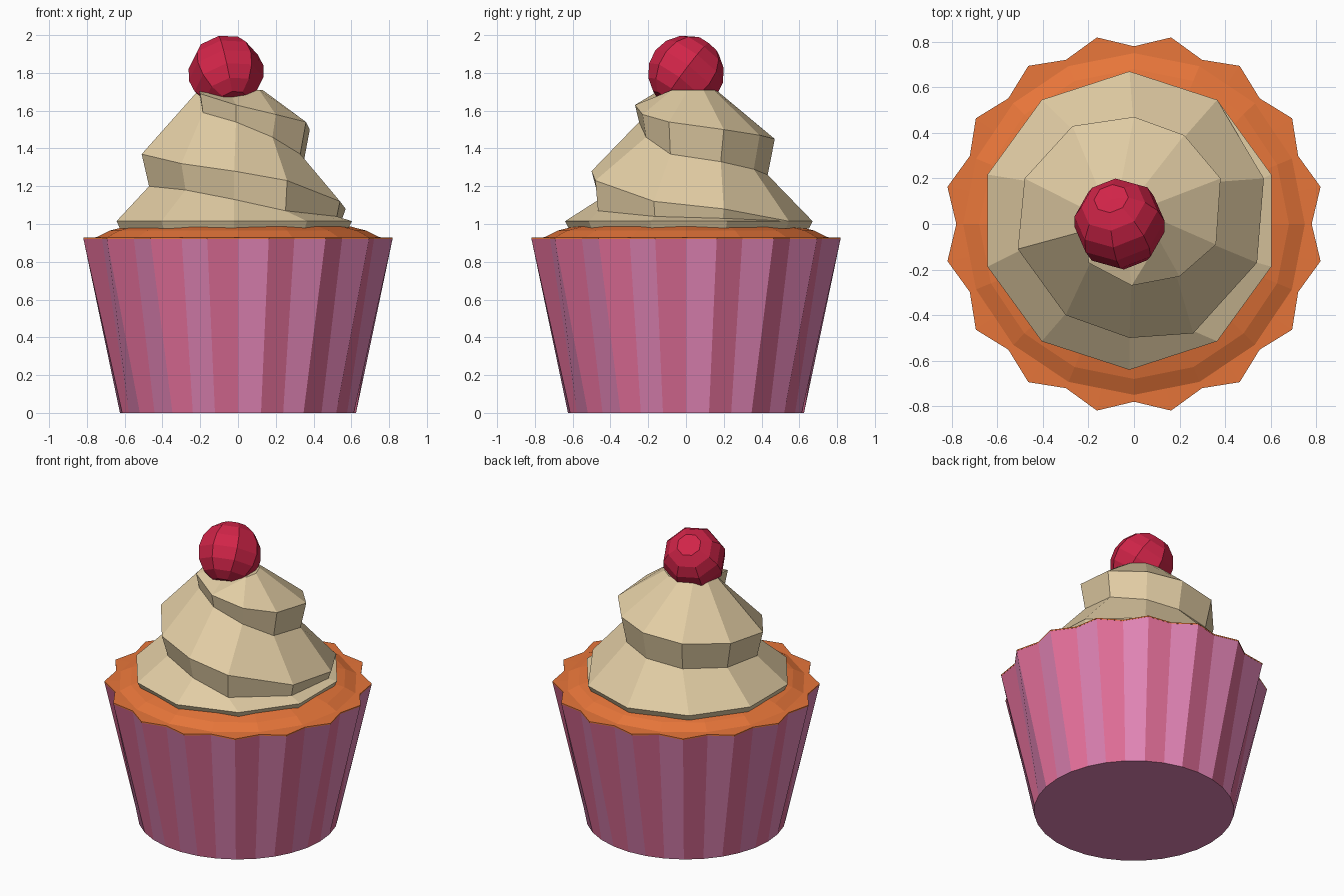
import bpy, bmesh, math
from mathutils import Vector, Matrix

if "Cube" in bpy.data.objects:
    bpy.data.objects.remove(bpy.data.objects["Cube"])


def material(name, rgb):
    m = bpy.data.materials.new(name)
    lin = [((c / 255 + 0.055) / 1.055) ** 2.4 for c in rgb]
    m.diffuse_color = (*lin, 1)
    m.use_nodes = True
    m.node_tree.nodes["Principled BSDF"].inputs["Base Color"].default_value = m.diffuse_color
    return m


PINK = material("wrapper pink", (225, 110, 152))
MAUVE = material("wrapper mauve", (225, 132, 181))
CAKE = material("cake orange", (232, 118, 58))
CREAM = material("frosting cream", (226, 205, 164))
RED = material("cherry red", (208, 36, 72))


def finish(bm, name, mats):
    bmesh.ops.recalc_face_normals(bm, faces=bm.faces)
    me = bpy.data.meshes.new(name)
    bm.to_mesh(me)
    bm.free()
    ob = bpy.data.objects.new(name, me)
    for m in mats:
        me.materials.append(m)
    bpy.context.collection.objects.link(ob)
    return ob


def ring(bm, n, radius, z, start=0.0, cx=0.0, cy=0.0):
    """Ring of verts; radius may be a function of the index."""
    out = []
    for i in range(n):
        a = start + 2 * math.pi * i / n
        r = radius(i) if callable(radius) else radius
        out.append(bm.verts.new((cx + r * math.cos(a), cy + r * math.sin(a), z)))
    return out


def bridge(bm, a, b):
    n = len(a)
    return [bm.faces.new((a[i], a[(i + 1) % n], b[(i + 1) % n], b[i])) for i in range(n)]


def star(i):
    return 0.835 if i % 2 else 0.78


# Pleated wrapper: round bottom, star-shaped rim, striped pleats
bm = bmesh.new()
low, high = ring(bm, 32, 0.625, 0), ring(bm, 32, star, 0.925)
for i, f in enumerate(bridge(bm, low, high)):
    f.material_index = i % 2
bm.faces.new(low[::-1])
bm.faces.new(high)
finish(bm, "wrapper", [MAUVE, PINK])

# Cake top: flat star rim and a low dome
bm = bmesh.new()
rings = [ring(bm, 32, star, 0.92), ring(bm, 32, star, 0.928)]
for r, z in ((0.75, 0.93), (0.68, 0.965), (0.59, 0.988)):
    rings.append(ring(bm, 32, lambda i: r if i % 2 == 0 else r * math.cos(math.pi / 16), z))
for a, b in zip(rings, rings[1:]):
    bridge(bm, a, b)
bm.faces.new(rings[0])
bm.faces.new(rings[-1])
finish(bm, "cake_top", [CAKE])

# Frosting swirl: ten-sided base, a lip that spirals clockwise upwards, undercut below it
lip = [(.57, .20, 1.08), (.54, -.17, 1.12), (.26, -.48, 1.23), (-.02, -.50, 1.28),
       (-.30, -.40, 1.32), (-.51, -.11, 1.37), (-.48, .20, 1.40), (-.27, .43, 1.43),
       (0, .47, 1.45), (.22, .39, 1.47), (.38, .20, 1.50), (.36, -.09, 1.54),
       (.20, -.23, 1.58), (-.01, -.27, 1.63), (-.20, -.17, 1.69)]
low_z = [1.03, 1.04, 1.07, 1.13, 1.18, 1.20, 1.22, 1.24, 1.26, 1.29, 1.33, 1.37, 1.46, 1.54, 1.59]
bm = bmesh.new()
base = ring(bm, 10, 0.655, 1.015, math.radians(54), -0.02, 0.015)
foot = ring(bm, 10, 0.635, 0.975, math.radians(54), -0.02, 0.015)
base = [base[-i % 10] for i in range(10)]
foot = [foot[-i % 10] for i in range(10)]
bridge(bm, foot, base)
bm.faces.new(foot)
L, W = [base[0]], [base[0]]
for i, (p, z) in enumerate(zip(lip, low_z)):
    k = 0.97 if i < 3 else 0.92
    L.append(bm.verts.new(p))
    W.append(bm.verts.new((-0.02 + (p[0] + 0.02) * k, p[1] * k, z)))
# small ring where the swirl closes under the cherry
for i in range(8):
    a = math.radians(190 - 31 * i)
    t = bm.verts.new((-0.04 + 0.17 * math.cos(a), 0.16 * math.sin(a), 1.71))
    L.append(t)
    W.append(t)
W.append(L[14])


def face(*vs):
    vs = list(dict.fromkeys(vs))
    if len(vs) > 2:
        bm.faces.new(vs)


for i in range(16):
    face(L[i], L[i + 1], W[i + 1], W[i])
below = base + L
for i in range(24):
    face(below[i], below[i + 1], W[i + 1], W[i])
apex = bm.verts.new((-0.05, 0, 1.71))
top = L[14:24]
for i in range(10):
    face(top[i], top[(i + 1) % 10], apex)
finish(bm, "frosting_swirl", [CREAM])

# Cherry: tilted faceted ball with flattened ends
bm = bmesh.new()
bmesh.ops.create_uvsphere(bm, u_segments=8, v_segments=8, radius=0.202)
for v in bm.verts:
    if abs(v.co.z) > 0.2:
        v.co.z *= 0.9
axis = Vector((-0.2, 0.6, 0.78)).normalized()
rot = Vector((0, 0, 1)).rotation_difference(axis).to_matrix().to_4x4()
bmesh.ops.transform(bm, matrix=Matrix.Translation((-0.063, 0, 1.80)) @ rot, verts=bm.verts)
finish(bm, "cherry", [RED])
